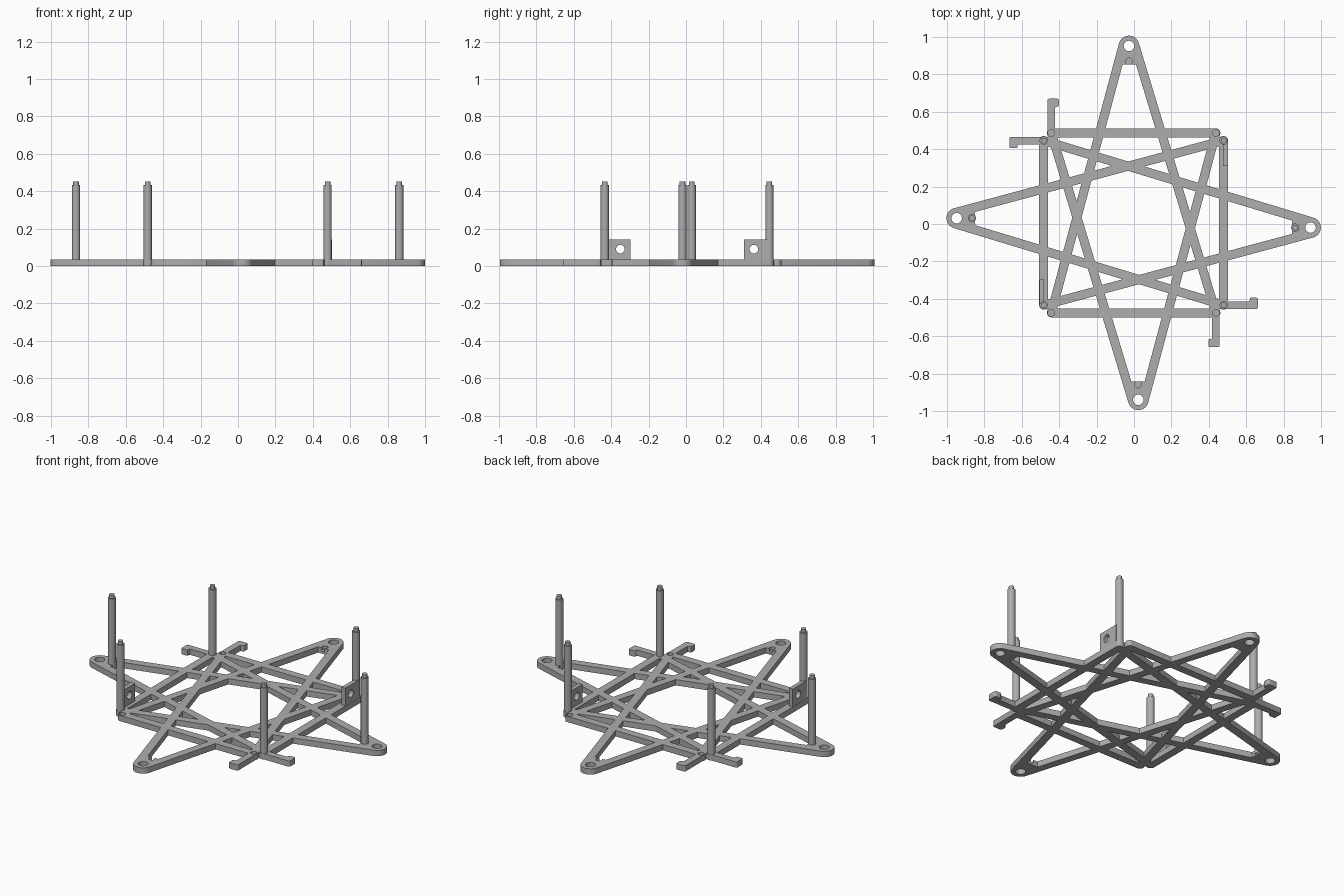
import bpy, bmesh, math
from mathutils import Vector

cube = bpy.data.objects.get("Cube")
if cube:
    bpy.data.objects.remove(cube, do_unlink=True)

grey = bpy.data.materials.new("plain grey")
grey.use_nodes = True
GREY = (0.42, 0.42, 0.42, 1)
grey.diffuse_color = GREY
grey.node_tree.nodes["Principled BSDF"].inputs["Base Color"].default_value = GREY

CENTRE = Vector((-0.002, 0.006))
THICK = 0.035
TIP = Vector((-0.025, 0.946))
SOCKET = TIP - Vector((0, 0.082))
CORNERS = [Vector((-0.44, -0.481)), Vector((0.44, -0.481))]

# Placement of the upright triangle pattern in each of the four directions
NORTH = lambda p: Vector((p[0], p[1])) + CENTRE
SOUTH = lambda p: Vector((-p[0], -p[1])) + CENTRE
WEST = lambda p: Vector((-p[1], -p[0])) + CENTRE
EAST = lambda p: Vector((p[1], p[0])) + CENTRE


def prism(name, points, z0=0.0, z1=THICK, round_corners=0.0):
    """Extrude a flat outline upwards."""
    bm = bmesh.new()
    face = bm.faces.new([bm.verts.new((p[0], p[1], z0)) for p in points])
    up = bmesh.ops.extrude_face_region(bm, geom=[face])["geom"]
    bmesh.ops.translate(bm, vec=(0, 0, z1 - z0),
                        verts=[v for v in up if isinstance(v, bmesh.types.BMVert)])
    if round_corners:
        upright = [e for e in bm.edges if abs(e.verts[0].co.z - e.verts[1].co.z) > 0.01]
        bmesh.ops.bevel(bm, geom=upright, offset=round_corners, segments=3,
                        profile=0.5, affect='EDGES')
    bmesh.ops.recalc_face_normals(bm, faces=bm.faces)
    mesh = bpy.data.meshes.new(name)
    bm.to_mesh(mesh)
    bm.free()
    mesh.materials.append(grey)
    obj = bpy.data.objects.new(name, mesh)
    bpy.context.collection.objects.link(obj)
    return obj


def arc(centre, radius, start, sweep, count):
    return [Vector((centre[0] + radius * math.cos(start + sweep * i / count),
                    centre[1] + radius * math.sin(start + sweep * i / count)))
            for i in range(count + 1)]


def disc(name, centre, radius, z0=0.0, z1=THICK, count=32):
    return prism(name, arc(centre, radius, 0, math.tau, count)[:-1], z0, z1)


def bar(name, a, b, radius=0.024):
    """Flat strip with rounded ends."""
    angle = math.atan2(b.y - a.y, b.x - a.x)
    return prism(name, arc(b, radius, angle - math.pi / 2, math.pi, 10)
                 + arc(a, radius, angle + math.pi / 2, math.pi, 10))


def combine(target, other, operation):
    mod = target.modifiers.new("combine", 'BOOLEAN')
    mod.operation, mod.object, mod.solver = operation, other, 'MANIFOLD'
    bpy.context.view_layer.objects.active = target
    bpy.ops.object.modifier_apply(modifier=mod.name)
    bpy.data.objects.remove(other, do_unlink=True)


def smooth(obj):
    bpy.ops.object.select_all(action='DESELECT')
    obj.select_set(True)
    bpy.context.view_layer.objects.active = obj
    bpy.ops.object.shade_smooth_by_angle(angle=math.radians(30))


solids, cutters = [], []
for place in (NORTH, SOUTH, WEST, EAST):
    # Rounded tip with its solid web
    solids.append(disc("tip", place(TIP), 0.055))
    web = [(-0.03, 0), (0.03, 0), (0.056, -0.098), (-0.056, -0.098)]
    solids.append(prism("web", [place(TIP + Vector(p)) for p in web]))
    # Two long arms and the base bar
    for side, corner in zip((-1, 1), CORNERS):
        start = TIP + Vector((side * 0.030, 0.008))
        solids.append(bar("arm", place(start), place(corner)))
    solids.append(bar("base_bar", *[place(c) for c in CORNERS]))
    # Hook beyond one end of the base bar
    hook = [(0.46, -0.47), (0.46, -0.664), (0.40, -0.664), (0.40, -0.621),
            (0.42, -0.621), (0.42, -0.47)]
    solids.append(prism("hook", [place(p) for p in hook], round_corners=0.008))
    # Screw hole at the tip, blind sockets where there are no posts
    cutters.append(disc("screw_hole", place(TIP), 0.028, -0.1, 0.1))
    if place in (NORTH, SOUTH):
        for spot in [SOCKET] + CORNERS:
            cutters.append(disc("socket", place(spot), 0.018, 0.015, 0.1, 20))

frame = solids[0]
frame.name = "star_frame"
for part in solids[1:]:
    combine(frame, part, 'UNION')
for part in cutters:
    combine(frame, part, 'DIFFERENCE')
smooth(frame)

# Upright posts with a narrower pin on top
for label, place in (("left", EAST), ("right", WEST)):
    for where, spot in zip(("tip", "front", "back"), [SOCKET] + CORNERS):
        post = disc(f"{label}_{where}_post", place(spot), 0.022, 0.01, 0.432, 24)
        pin = disc("pin", place(spot), 0.015, 0.4, 0.452, 24)
        combine(post, pin, 'UNION')
        smooth(post)

# Upright lugs with a cross hole, beside two of the posts
for label, place in (("left", NORTH), ("right", SOUTH)):
    outline = [(0.478, 0.304), (0.504, 0.304), (0.504, 0.44), (0.478, 0.44)]
    lug = prism(f"{label}_lug", [place(p) for p in outline], 0.01, 0.142)
    drill = disc("drill", (0, 0), 0.023, -0.1, 0.1, 24)
    spot = place((0.49, 0.357))
    drill.rotation_euler.y = math.pi / 2
    drill.location = (spot.x, spot.y, 0.09)
    bpy.context.view_layer.update()
    combine(lug, drill, 'DIFFERENCE')
    smooth(lug)
